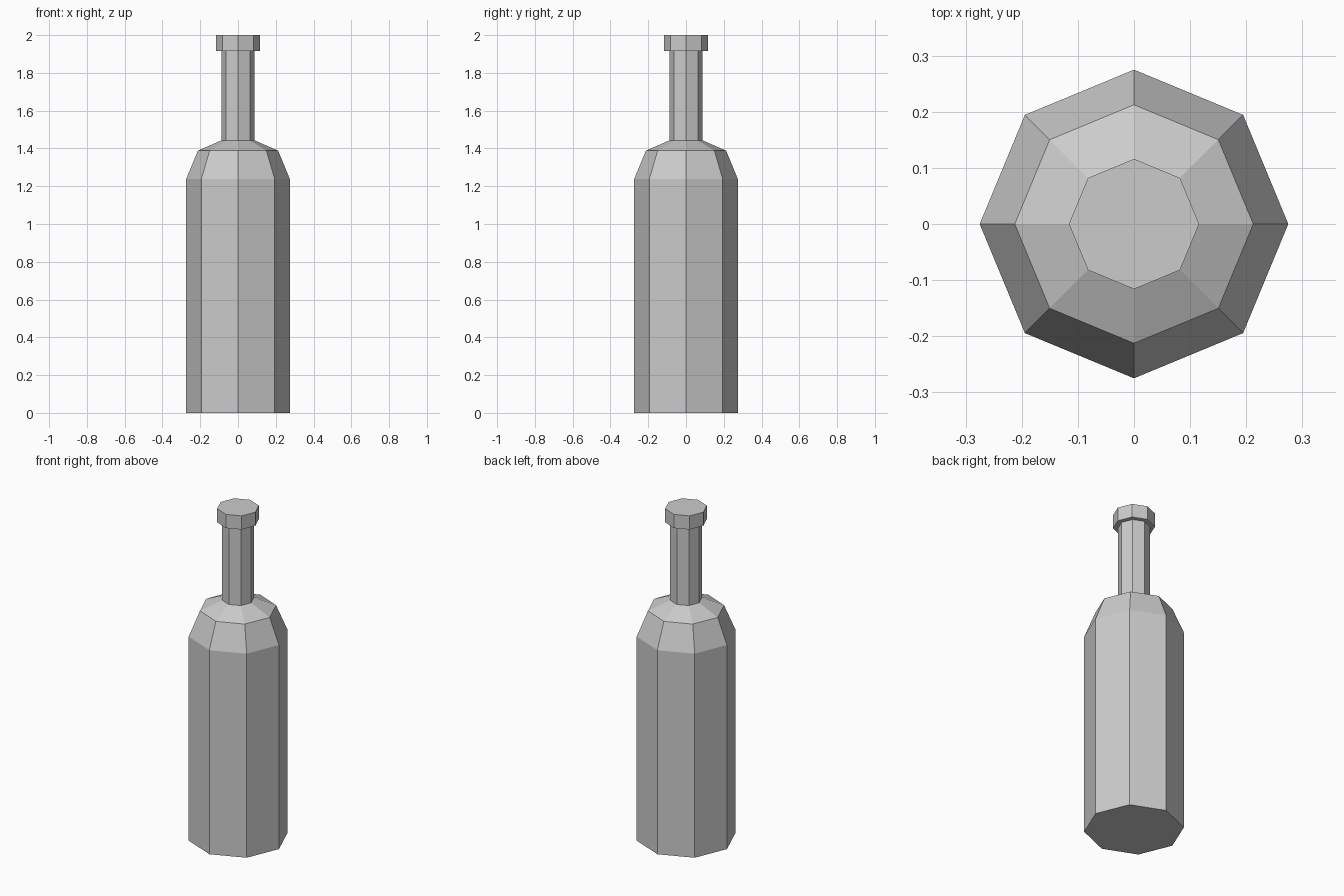
import bpy, bmesh
from math import cos, sin, pi

if "Cube" in bpy.data.objects:
    bpy.data.objects.remove(bpy.data.objects["Cube"])

SIDES = 8

# (radius, height) outline of the bottle from base to rim
PROFILE = [
    (0.275, 0.0), (0.275, 1.237),    # body
    (0.2125, 1.388), (0.088, 1.443), # shoulder
    (0.088, 1.917),                  # neck
    (0.116, 1.917), (0.116, 2.0),    # lip
]


def lathe(name, profile, sides):
    """Revolve a profile into a closed, flat-faced solid."""
    bm = bmesh.new()
    angles = [2 * pi * i / sides for i in range(sides)]
    rings = [[bm.verts.new((r * cos(a), r * sin(a), z)) for a in angles]
             for r, z in profile]
    for low, high in zip(rings, rings[1:]):
        for i in range(sides):
            j = (i + 1) % sides
            bm.faces.new((low[i], low[j], high[j], high[i]))
    bm.faces.new(rings[0][::-1])
    bm.faces.new(rings[-1])
    mesh = bpy.data.meshes.new(name)
    bm.to_mesh(mesh)
    bm.free()
    obj = bpy.data.objects.new(name, mesh)
    bpy.context.collection.objects.link(obj)
    return obj


# Bottle: body, shoulder, neck and lip in one octagonal shell
lathe("bottle", PROFILE, SIDES)
